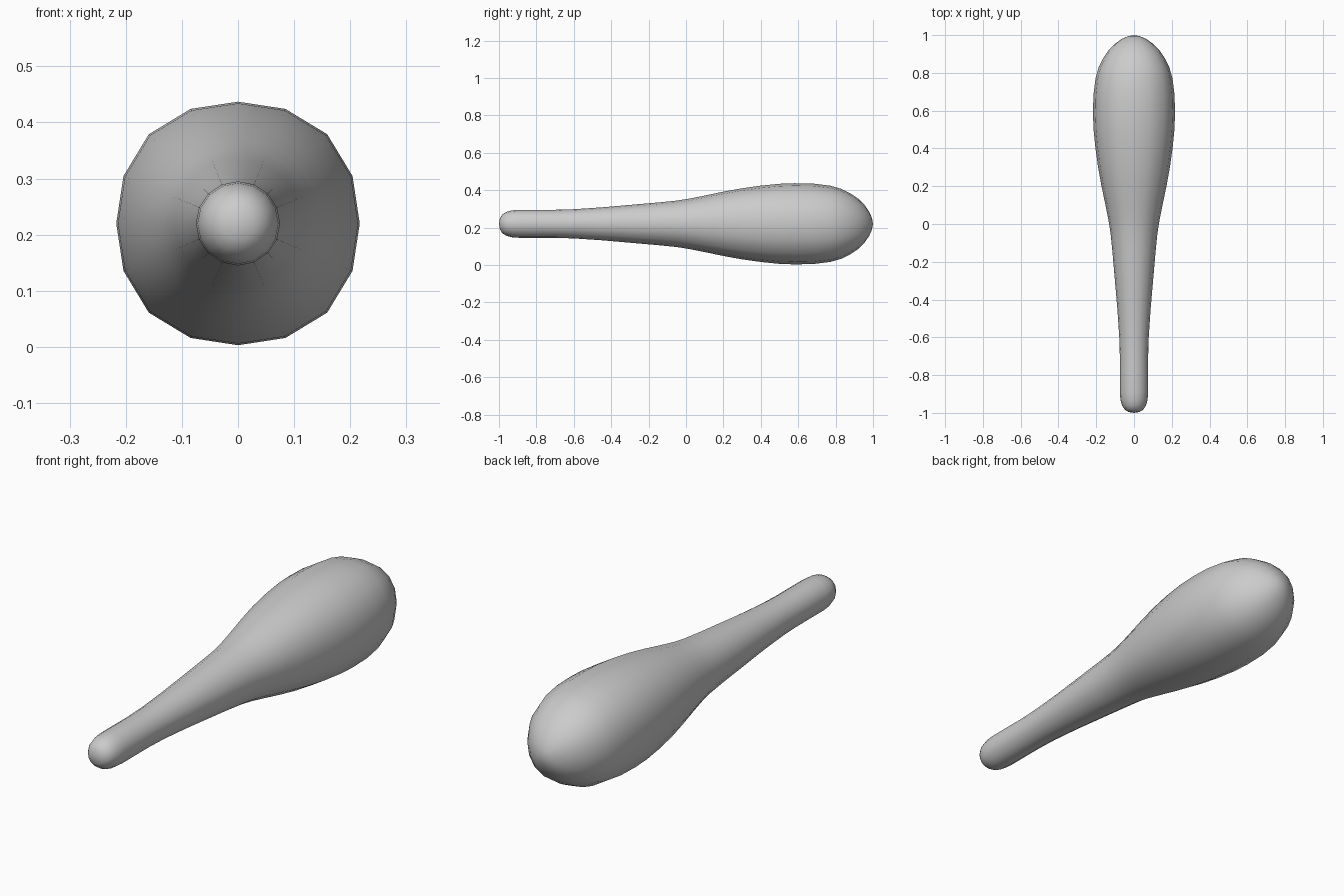
import bpy, bmesh, math

if "Cube" in bpy.data.objects:
    bpy.data.objects.remove(bpy.data.objects["Cube"])

# Club profile along y: (position, radius), handle end to head tip
PROFILE = [(-0.995, 0.03), (-0.982, 0.05), (-0.96, 0.064), (-0.93, 0.072), (-0.89, 0.075),
           (-0.8, 0.075), (-0.7, 0.075), (-0.6, 0.078), (-0.45, 0.088), (-0.3, 0.101),
           (-0.15, 0.114), (-0.05, 0.124), (0.02, 0.135), (0.1, 0.151), (0.2, 0.172),
           (0.3, 0.19), (0.4, 0.204), (0.5, 0.214), (0.58, 0.217), (0.68, 0.215),
           (0.77, 0.204), (0.83, 0.187), (0.88, 0.162), (0.92, 0.135), (0.955, 0.1),
           (0.98, 0.064), (0.994, 0.032)]
SIDES = 16
CENTRE_Z = 0.22

bm = bmesh.new()
rings = []
for y, r in PROFILE:
    ring = []
    for i in range(SIDES):
        a = 2 * math.pi * i / SIDES
        # head section is very slightly squared
        bulge = 1 + 0.036 * math.sin(2 * a) ** 2 * min(1, max(0, y * 3))
        ring.append(bm.verts.new((r * bulge * math.cos(a), y,
                                  CENTRE_Z + r * bulge * math.sin(a))))
    rings.append(ring)

# Side walls
for lower, upper in zip(rings, rings[1:]):
    for i in range(SIDES):
        j = (i + 1) % SIDES
        bm.faces.new((lower[i], lower[j], upper[j], upper[i]))

# Rounded end tips
for ring, y in ((rings[0], -1.0), (rings[-1], 1.0)):
    tip = bm.verts.new((0, y, CENTRE_Z))
    for i in range(SIDES):
        bm.faces.new((ring[i], ring[(i + 1) % SIDES], tip))
bmesh.ops.recalc_face_normals(bm, faces=bm.faces)
for f in bm.faces:
    f.smooth = True

mesh = bpy.data.meshes.new("club")
bm.to_mesh(mesh)
bm.free()
club = bpy.data.objects.new("club", mesh)
bpy.context.collection.objects.link(club)
